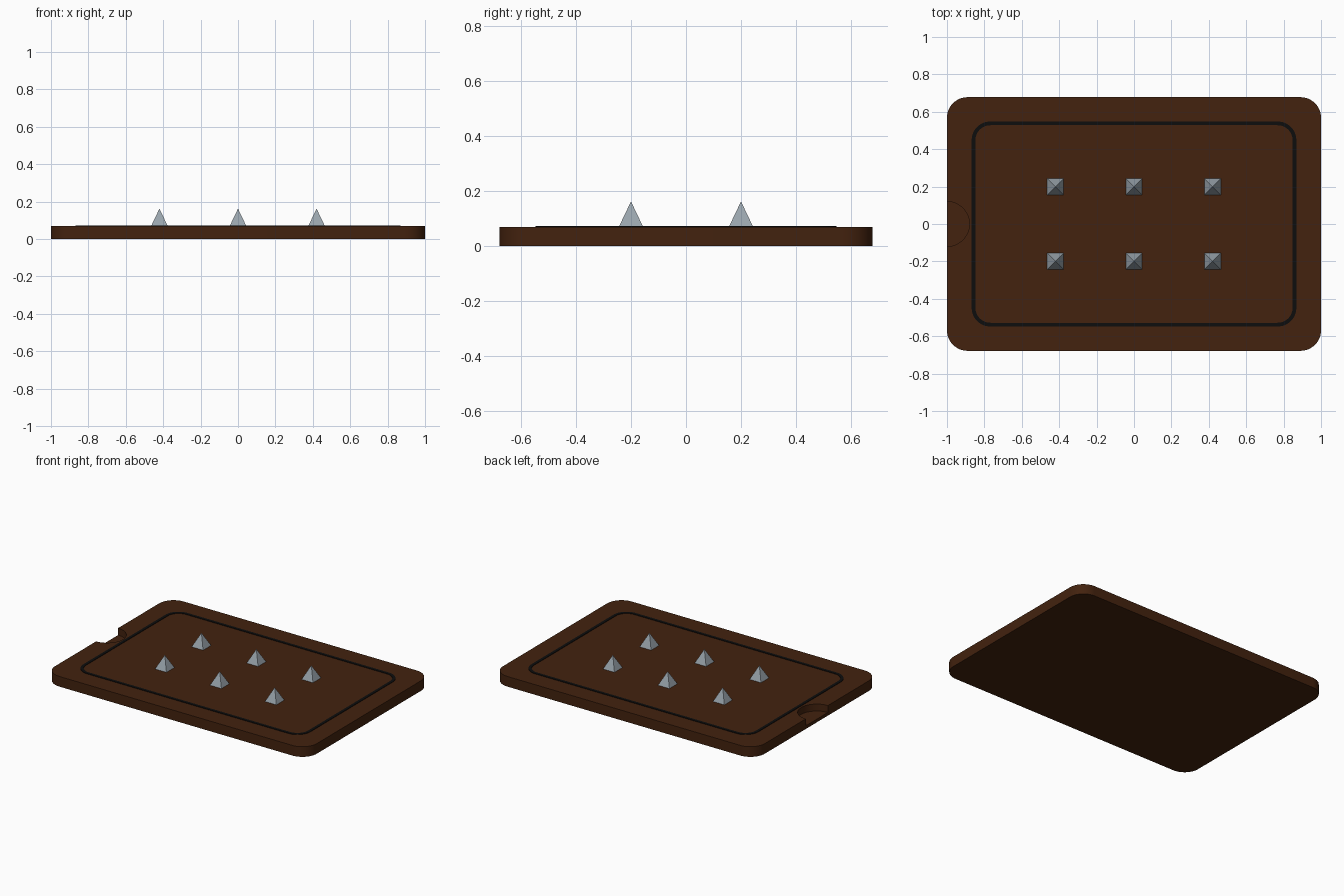
import bpy, bmesh
from math import cos, sin, pi

cube = bpy.data.objects.get("Cube")
if cube:
    bpy.data.objects.remove(cube, do_unlink=True)


def material(name, rgb):
    m = bpy.data.materials.new(name)
    m.use_nodes = True
    m.diffuse_color = (*rgb, 1)
    m.node_tree.nodes["Principled BSDF"].inputs["Base Color"].default_value = (*rgb, 1)
    return m


brown = material("dark brown wood", (0.056, 0.016, 0.0045))
black = material("black groove", (0.004, 0.004, 0.004))
steel = material("grey steel", (0.32, 0.37, 0.41))


def rounded_rect(hx, hy, r, steps=12):
    """Outline points of a rounded rectangle, counter-clockwise."""
    pts = []
    for k, (sx, sy) in enumerate([(1, 1), (-1, 1), (-1, -1), (1, -1)]):
        for i in range(steps + 1):
            a = (k + i / steps) * pi / 2
            pts.append((sx * (hx - r) + r * cos(a), sy * (hy - r) + r * sin(a)))
    return pts


def finish(name, bm, mat):
    bmesh.ops.recalc_face_normals(bm, faces=bm.faces)
    mesh = bpy.data.meshes.new(name)
    bm.to_mesh(mesh)
    bm.free()
    mesh.materials.append(mat)
    ob = bpy.data.objects.new(name, mesh)
    bpy.context.collection.objects.link(ob)
    return ob


def select_only(ob):
    bpy.ops.object.select_all(action="DESELECT")
    ob.select_set(True)
    bpy.context.view_layer.objects.active = ob


def prism(name, outline, z0, z1, mat):
    bm = bmesh.new()
    face = bm.faces.new([bm.verts.new((x, y, z0)) for x, y in outline])
    top = bmesh.ops.extrude_face_region(bm, geom=[face])["geom"]
    verts = [g for g in top if isinstance(g, bmesh.types.BMVert)]
    bmesh.ops.translate(bm, verts=verts, vec=(0, 0, z1 - z0))
    return finish(name, bm, mat)


TOP = 0.07

# Board with a round thumb notch sunk into one short side
board = prism("board", rounded_rect(1, 0.678, 0.11), 0, TOP, brown)
circle = [(-1 + 0.12 * cos(i * pi / 24), 0.12 * sin(i * pi / 24)) for i in range(48)]
cutter = prism("notch_cutter", circle, 0.022, 0.2, brown)
cutter.hide_render = True
cut = board.modifiers.new("notch", "BOOLEAN")
cut.operation = "DIFFERENCE"
cut.solver = "EXACT"
cut.object = cutter
select_only(board)
bpy.ops.object.modifier_apply(modifier=cut.name)
bpy.data.objects.remove(cutter, do_unlink=True)
bpy.ops.object.shade_smooth_by_angle()

# Dark juice groove line, a thin flat ring
bm = bmesh.new()
outer, inner = rounded_rect(0.868, 0.548, 0.1), rounded_rect(0.848, 0.528, 0.08)
rings = [[bm.verts.new((x, y, z)) for x, y in outline]
         for outline, z in [(outer, TOP - 0.002), (outer, TOP + 0.003),
                            (inner, TOP + 0.003), (inner, TOP - 0.002)]]
n = len(outer)
for k in range(4):
    a, b = rings[k], rings[(k + 1) % 4]
    for i in range(n):
        j = (i + 1) % n
        bm.faces.new((a[i], a[j], b[j], b[i]))
finish("groove_line", bm, black)

# Six square pyramid spikes
for row, y in (("front", -0.2), ("back", 0.2)):
    for col, x in (("right", -0.42), ("middle", 0), ("left", 0.42)):
        bm = bmesh.new()
        base = [bm.verts.new((x + sx * 0.044, y + sy * 0.044, TOP))
                for sx, sy in [(-1, -1), (1, -1), (1, 1), (-1, 1)]]
        tip = bm.verts.new((x, y, 0.162))
        bm.faces.new(base)
        for i in range(4):
            bm.faces.new((base[i], base[(i + 1) % 4], tip))
        finish(f"spike_{row}_{col}", bm, steel)
